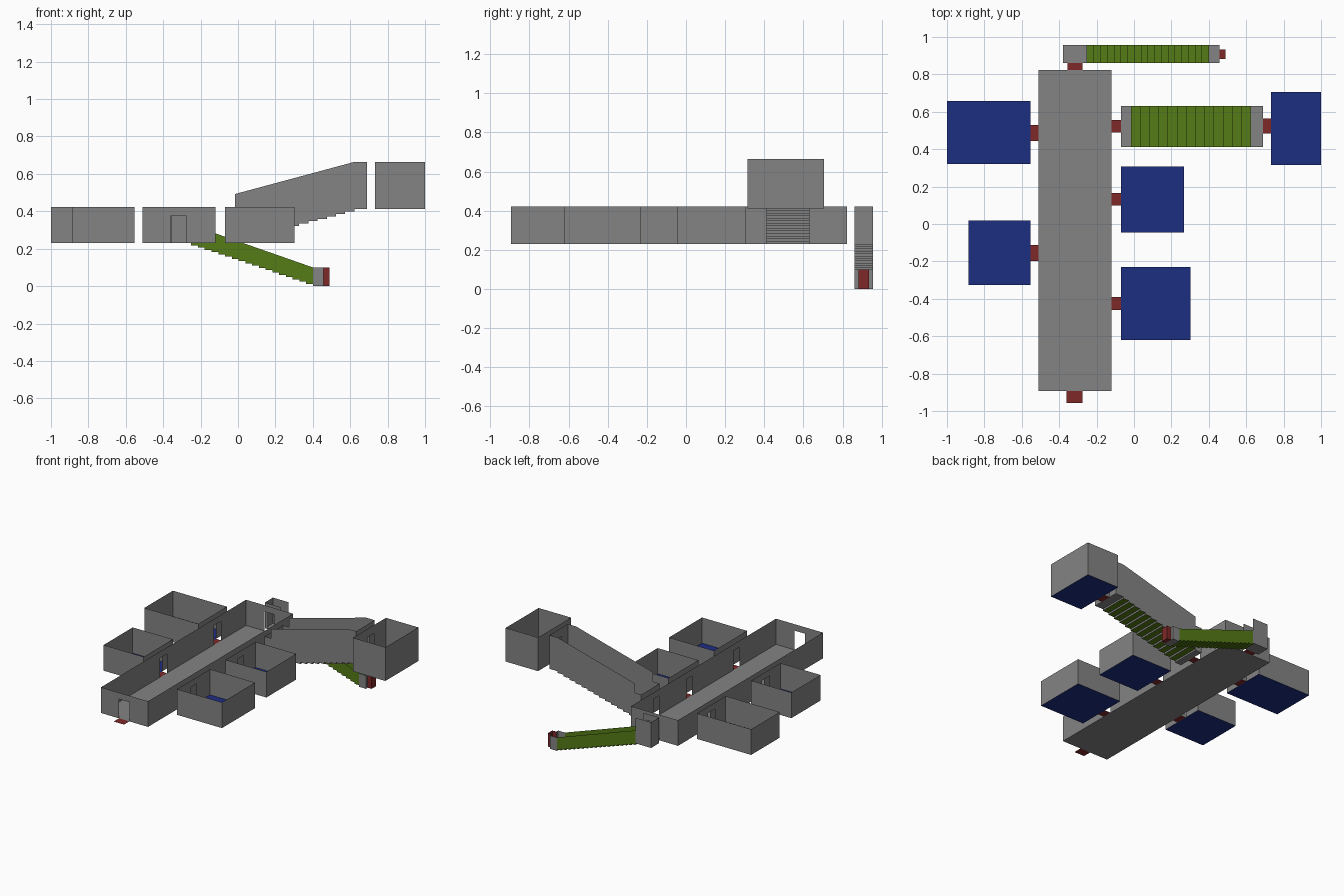
import bpy

if "Cube" in bpy.data.objects:
    bpy.data.objects.remove(bpy.data.objects["Cube"])


def material(name, color):
    m = bpy.data.materials.new(name)
    m.diffuse_color = (*color, 1)
    m.use_nodes = True
    m.node_tree.nodes["Principled BSDF"].inputs["Base Color"].default_value = m.diffuse_color
    return m


STONE = material("dark_grey_stone", (0.23, 0.23, 0.23))
BLUE = material("blue_floor", (0.012, 0.026, 0.22))
RED = material("red_doorway", (0.21, 0.022, 0.022))
GREEN = material("green_steps", (0.09, 0.20, 0.008))


def build(name, quads, mat=STONE):
    verts = [v for q in quads for v in q]
    faces = [tuple(range(i, i + 4)) for i in range(0, len(verts), 4)]
    me = bpy.data.meshes.new(name)
    me.from_pydata(verts, [], faces)
    me.materials.append(mat)
    ob = bpy.data.objects.new(name, me)
    bpy.context.collection.objects.link(ob)
    return ob


def floor(x0, x1, y0, y1, z):
    return [[(x0, y0, z), (x1, y0, z), (x1, y1, z), (x0, y1, z)]]


def wall(axis, c, a, b, z0, z1, doors=(), top=0.75):
    """Upright wall at axis=c running a..b, split around door openings."""
    def panel(s, e, lo, hi):
        pts = [(s, lo), (e, lo), (e, hi), (s, hi)]
        return [(c, t, z) if axis == "x" else (t, c, z) for t, z in pts]
    quads, s = [], a
    for d0, d1 in sorted(doors):
        quads.append(panel(s, d0, z0, z1))
        if top < 1:
            quads.append(panel(d0, d1, z0 + top * (z1 - z0), z1))
        s = d1
    quads.append(panel(s, b, z0, z1))
    return quads


def room(name, x0, x1, y0, y1, z0, z1, doors, mat=STONE, skip="", top=0.75):
    """Open-topped room; doors maps a side (w, e, s, n) to its openings."""
    sides = {"w": ("x", x0, y0, y1), "e": ("x", x1, y0, y1),
             "s": ("y", y0, x0, x1), "n": ("y", y1, x0, x1)}
    build(name + "_floor", floor(x0, x1, y0, y1, z0), mat)
    quads = []
    for k, (axis, c, a, b) in sides.items():
        if k not in skip:
            quads += wall(axis, c, a, b, z0, z1, doors.get(k, ()), top)
    build(name + "_walls", quads)


def stairs(name, x0, x1, y0, y1, z0, z1, n, top0, top1, wall_mat=STONE):
    """Zigzag flight of treads and risers between two stepped side walls."""
    treads, risers, sides = [], [], []
    dx, dz = (x1 - x0) / n, (z1 - z0) / (n + 1)
    for i in range(n + 1):
        xa, xb = x0 + i * dx, x0 + (i + 1) * dx
        za, zb = z0 + i * dz, z0 + (i + 1) * dz
        risers.append([(xa, y0, za), (xa, y1, za), (xa, y1, zb), (xa, y0, zb)])
        if i == n:
            break
        treads += floor(xa, xb, y0, y1, zb)
        ta = top0 + (top1 - top0) * i / n
        tb = top0 + (top1 - top0) * (i + 1) / n
        for y in (y0, y1):
            sides.append([(xa, y, zb), (xb, y, zb), (xb, y, tb), (xa, y, ta)])
    build(name + "_treads", treads, GREEN)
    build(name + "_risers", risers)
    build(name + "_side_walls", sides, wall_mat)


Z0, Z1 = 0.23, 0.422     # main level
U0, U1 = 0.412, 0.664    # upper level

# door spans
dA, dB, dC, dD = (0.445, 0.53), (-0.197, -0.112), (0.098, 0.165), (-0.46, -0.39)
dS, dE, dF, dN = (0.49, 0.555), (0.485, 0.565), (-0.36, -0.275), (-0.355, -0.275)

# central corridor
room("corridor", -0.51, -0.12, -0.893, 0.823, Z0, Z1,
     {"w": [dA, dB], "e": [dC, dD, dS], "s": [dF], "n": [dN]})

# side rooms
room("northwest_room", -1.0, -0.553, 0.32, 0.658, Z0, Z1, {"e": [dA]}, BLUE)
room("southwest_room", -0.885, -0.553, -0.326, 0.018, Z0, Z1, {"e": [dB]}, BLUE)
room("middle_east_room", -0.07, 0.267, -0.046, 0.307, Z0, Z1, {"w": [dC]}, BLUE)
room("southeast_room", -0.07, 0.302, -0.621, -0.23, Z0, Z1, {"w": [dD]}, BLUE)
room("upper_room", 0.732, 1.0, 0.315, 0.705, U0, U1, {"w": [dE]}, BLUE)

# red thresholds joining the rooms
thresholds = [(-0.553, -0.51, *dA, Z0), (-0.553, -0.51, *dB, Z0),
              (-0.12, -0.07, *dC, Z0), (-0.12, -0.07, *dD, Z0),
              (-0.12, -0.07, *dS, Z0), (0.69, 0.732, *dE, U0),
              (*dF, -0.956, -0.893, Z0), (*dN, 0.823, 0.86, Z0)]
for i, t in enumerate(thresholds):
    build(f"threshold_{i + 1}", floor(*t), RED)

# stairs going up, with a landing at each end
room("up_lower_landing", -0.07, -0.017, 0.412, 0.63, Z0, Z1, {"w": [dS]}, skip="e")
stairs("up_stairs", -0.017, 0.622, 0.412, 0.63, Z0, U0, 13, 0.492, U1)
room("up_upper_landing", 0.622, 0.69, 0.412, 0.63, U0, U1, {"e": [dE]}, skip="w")

# stairs going down, with a landing at each end
room("down_upper_landing", -0.38, -0.25, 0.86, 0.956, Z0, Z1, {"s": [dN]}, skip="e")
stairs("down_stairs", -0.25, 0.40, 0.86, 0.956, Z0, 0.0, 18, 0.327, 0.10, GREEN)
room("down_lower_landing", 0.40, 0.457, 0.86, 0.956, 0.0, 0.10,
     {"e": [(0.882, 0.934)]}, skip="w", top=1)

# red exit alcove at the bottom
alcove = floor(0.457, 0.49, 0.882, 0.934, 0.0)
alcove += wall("x", 0.49, 0.882, 0.934, 0.0, 0.10)
for y in (0.882, 0.934):
    alcove += wall("y", y, 0.457, 0.49, 0.0, 0.10)
build("exit_alcove", alcove, RED)
